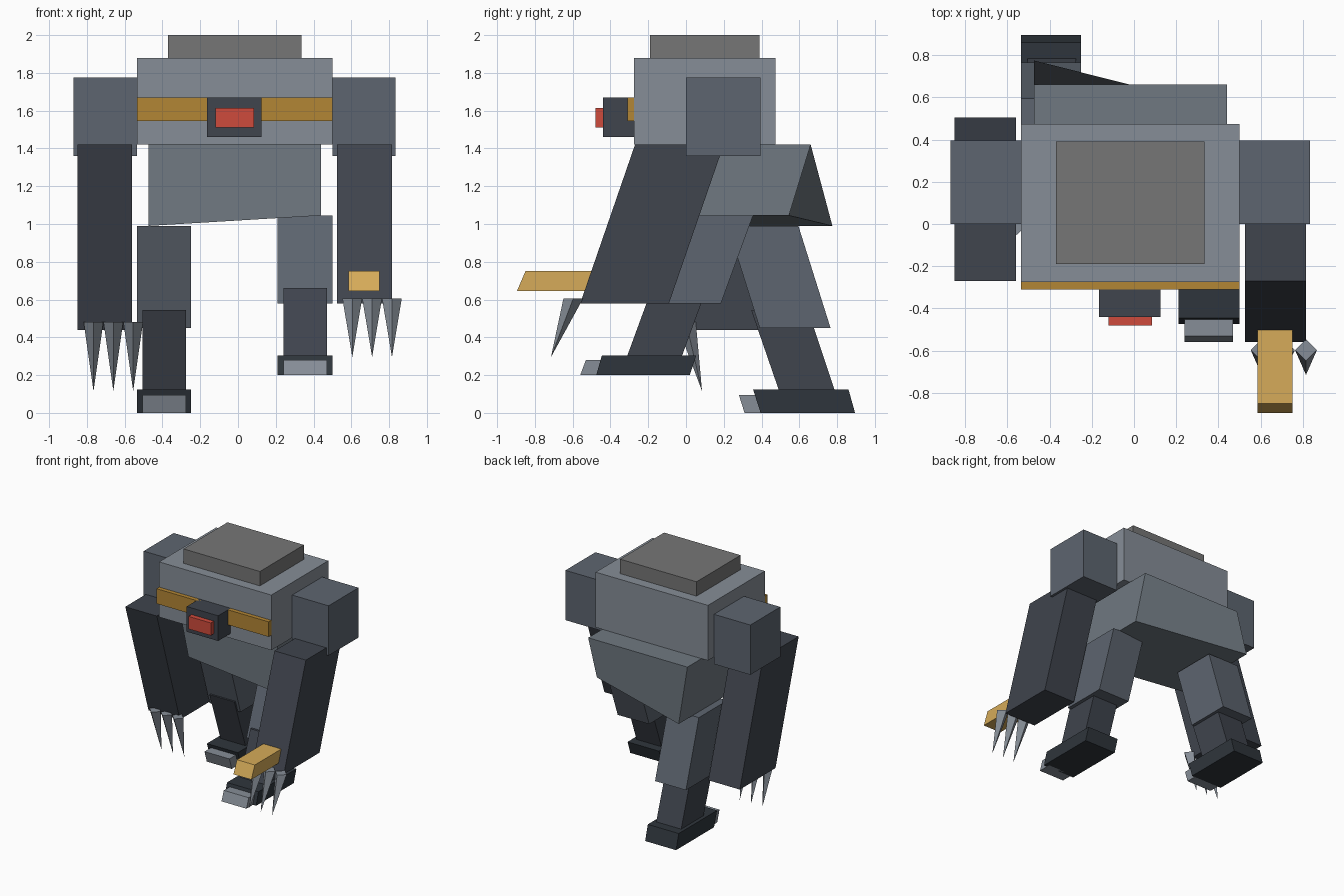
import bpy

if "Cube" in bpy.data.objects:
    bpy.data.objects.remove(bpy.data.objects["Cube"])

COLOURS = {
    "light": (0.24, 0.27, 0.31), "mid": (0.16, 0.19, 0.22),
    "steel": (0.11, 0.13, 0.16), "dark": (0.05, 0.058, 0.075),
    "black": (0.028, 0.036, 0.045), "cap": (0.18, 0.18, 0.18),
    "amber": (0.45, 0.24, 0.035), "gold": (0.67, 0.41, 0.10),
    "red": (0.62, 0.07, 0.045),
}
MATS = {}
for key, rgb in COLOURS.items():
    MATS[key] = bpy.data.materials.new(key)
    MATS[key].diffuse_color = (*rgb, 1)


def add_mesh(name, verts, faces, mat):
    mesh = bpy.data.meshes.new(name)
    mesh.from_pydata(verts, [], faces)
    mesh.materials.append(MATS[mat])
    obj = bpy.data.objects.new(name, mesh)
    bpy.context.collection.objects.link(obj)
    return obj


def block(name, mat, x, z, top, bottom=None, bottom_right=None, z_right=None):
    """Box with separate front/back limits for its top and bottom (sheared limbs)."""
    bottom = bottom or top
    br = bottom_right or bottom
    zr = z[0] if z_right is None else z_right
    verts = [(x[0], bottom[0], z[0]), (x[1], br[0], zr),
             (x[1], br[1], zr), (x[0], bottom[1], z[0]),
             (x[0], top[0], z[1]), (x[1], top[0], z[1]),
             (x[1], top[1], z[1]), (x[0], top[1], z[1])]
    faces = [(3, 2, 1, 0), (4, 5, 6, 7), (0, 1, 5, 4),
             (1, 2, 6, 5), (2, 3, 7, 6), (3, 0, 4, 7)]
    return add_mesh(name, verts, faces, mat)


def claw(name, x, y, z, tip_y, tip_z, r=0.052):
    """Four-sided spike pointing down."""
    verts = [(x + r, y, z), (x, y + r, z), (x - r, y, z), (x, y - r, z), (x, tip_y, tip_z)]
    faces = [(0, 1, 2, 3), (1, 0, 4), (2, 1, 4), (3, 2, 4), (0, 3, 4)]
    add_mesh(name, verts, faces, "light")


# Body, head and visor
block("torso", "light", (-0.535, 0.50), (1.42, 1.88), (-0.275, 0.475))
block("top_plate", "cap", (-0.37, 0.335), (1.88, 2.0), (-0.19, 0.39))
block("chest_band", "amber", (-0.535, 0.50), (1.545, 1.67), (-0.31, -0.275))
block("head", "dark", (-0.165, 0.125), (1.46, 1.67), (-0.44, -0.275))
block("eye", "red", (-0.12, 0.085), (1.51, 1.615), (-0.48, -0.44))

# Pelvis, twisted by the stride
block("pelvis", "mid", (-0.475, 0.44), (0.99, 1.42), (-0.09, 0.66),
      (0.025, 0.775), (-0.205, 0.545), 1.045)

# Shoulders
for side, x in (("left", (-0.87, -0.535)), ("right", (0.50, 0.835))):
    block(side + "_shoulder", "steel", x, (1.36, 1.775), (0, 0.395))

# Arms, one swung back and one forward
block("left_arm", "dark", (-0.85, -0.56), (0.44, 1.42), (-0.27, 0.20), (0.035, 0.505))
block("right_arm", "dark", (0.525, 0.815), (0.58, 1.42), (-0.27, 0.20), (-0.56, -0.09))
block("arm_barrel", "gold", (0.585, 0.75), (0.645, 0.75), (-0.85, -0.42), (-0.895, -0.46))

# Claws
for i in range(3):
    claw(f"left_claw_{i}", -0.765 + 0.105 * i, 0.0, 0.48, 0.085, 0.115)
    claw(f"right_claw_{i}", 0.605 + 0.105 * i, -0.597, 0.605, -0.715, 0.295)

# Left leg, trailing
block("left_thigh", "steel", (-0.535, -0.25), (0.45, 0.99), (0.22, 0.595), (0.39, 0.765))
block("left_shin", "dark", (-0.505, -0.275), (0.125, 0.545), (0.345, 0.645), (0.49, 0.785))
block("left_foot", "black", (-0.535, -0.25), (0, 0.125), (0.355, 0.86), (0.395, 0.895))
block("left_toe", "light", (-0.505, -0.275), (0, 0.095), (0.28, 0.38), (0.31, 0.41))

# Right leg, raised and stepping forward
block("right_thigh", "steel", (0.21, 0.50), (0.58, 1.045), (-0.02, 0.355), (-0.19, 0.185))
block("right_shin", "dark", (0.24, 0.47), (0.305, 0.66), (-0.18, 0.11), (-0.31, -0.02))
block("right_foot", "black", (0.21, 0.50), (0.20, 0.305), (-0.445, 0.055), (-0.475, 0.02))
block("right_toe", "light", (0.24, 0.47), (0.20, 0.28), (-0.53, -0.42), (-0.56, -0.45))

for m in bpy.data.materials:
    if m.users and not m.is_grease_pencil:
        m.use_nodes = True
        m.node_tree.nodes["Principled BSDF"].inputs["Base Color"].default_value = m.diffuse_color
